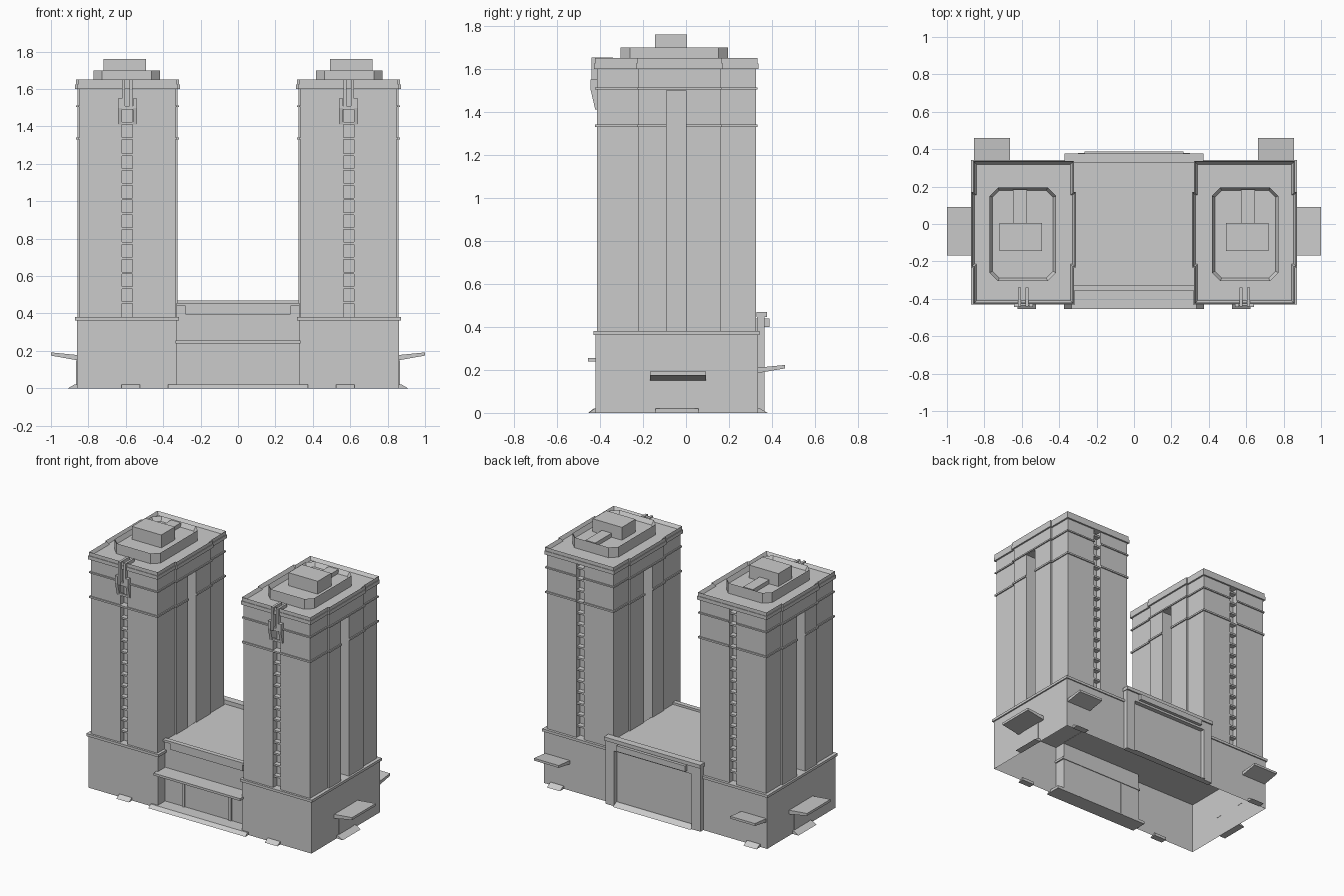
import bpy, bmesh
from mathutils import Vector

if "Cube" in bpy.data.objects:
    bpy.data.objects.remove(bpy.data.objects["Cube"])

CX = 0.591          # tower centre line (right side, left is mirrored)
ORDER = {'z': lambda a, b, c: (a, b, c), 'y': lambda a, b, c: (a, c, b), 'x': lambda a, b, c: (c, a, b)}


def prism(name, pts, lo, hi, axis='z', mirror=True, rim=None, open_bottom=False):
    """Extrude a profile along an axis; rim=(width, drop) sinks the top face inside a wall."""
    bm = bmesh.new()
    put = ORDER[axis]
    base = bm.faces.new([bm.verts.new(put(a, b, lo)) for a, b in pts])
    ext = bmesh.ops.extrude_face_region(bm, geom=[base], use_keep_orig=True)
    new = [v for v in ext['geom'] if isinstance(v, bmesh.types.BMVert)]
    top = [f for f in ext['geom'] if isinstance(f, bmesh.types.BMFace)]
    bmesh.ops.translate(bm, verts=new, vec=Vector(put(0, 0, hi - lo)))
    bmesh.ops.recalc_face_normals(bm, faces=bm.faces[:])
    if rim:
        bmesh.ops.inset_region(bm, faces=top, thickness=rim[0], use_even_offset=True)
        bmesh.ops.translate(bm, verts=top[0].verts[:], vec=(0, 0, -rim[1]))
    if open_bottom:
        bmesh.ops.delete(bm, geom=[base], context='FACES_ONLY')
    me = bpy.data.meshes.new(name)
    bm.to_mesh(me)
    bm.free()
    ob = bpy.data.objects.new(name, me)
    bpy.context.collection.objects.link(ob)
    if mirror:
        m = ob.modifiers.new('Mirror', 'MIRROR')
        m.use_mirror_merge = False
    return ob


def box(name, x0, x1, y0, y1, z0, z1, mirror=True):
    return prism(name, [(x0, y0), (x1, y0), (x1, y1), (x0, y1)], z0, z1, mirror=mirror)


def plan(o=0.0, side=False, front=False, back=False):
    """Tower footprint grown by o, with optional vertical grooves."""
    hw, hm, y0, y1 = 0.257 + o, 0.268 + o, -0.415 - o, 0.325 + o
    right = [(hw, y0), (hw, -0.22 - o), (hm, -0.22 - o)]
    if side:
        right += [(hm, -0.09), (0.178, -0.09), (0.178, 0.0), (hm, 0.0)]
    right += [(hm, 0.16 + o), (hw, 0.16 + o), (hw, y1)]
    if back:
        right += [(0.028, y1), (0.028, 0.285)]
    if front:
        right = [(0.028, -0.375), (0.028, y0)] + right
    return [(CX + x, y) for x, y in right] + [(CX - x, y) for x, y in reversed(right)]


# Tower shafts, bands and cornice
prism('tower_shaft', plan(0, True, True, True), 0.375, 1.33)
prism('tower_lower_band', plan(0.008, True, False, True), 1.33, 1.342)
prism('tower_upper_shaft', plan(0, True, True, True), 1.342, 1.5)
prism('tower_upper_band', plan(0.008, False, False, True), 1.503, 1.513)
prism('tower_head', plan(0, False, False, True), 1.5, 1.6)
prism('tower_cornice', plan(0.012), 1.6, 1.625)
prism('tower_parapet', plan(0.008), 1.625, 1.65, rim=(0.014, 0.022))

# Floor slabs dividing the front and back window strips
pitch = 0.079
for i in range(1, 16):
    z = 0.38 + i * pitch
    if i < 12:
        box('front_strip_slab', CX - 0.028, CX + 0.028, -0.41, -0.37, z - 0.006, z + 0.006)
    box('back_strip_slab', CX - 0.028, CX + 0.028, 0.28, 0.32, z - 0.006, z + 0.006)

# Roof tray, plant room and service ridge
x0, x1, y0, y1, c = 0.417, 0.772, -0.305, 0.195, 0.045
octagon = [(x0 + c, y0), (x1 - c, y0), (x1, y0 + c), (x1, y1 - c),
           (x1 - c, y1), (x0 + c, y1), (x0, y1 - c), (x0, y0 + c)]
prism('roof_tray', octagon, 1.627, 1.70, rim=(0.016, 0.03))
box('roof_plant_room', 0.492, 0.718, -0.145, 0.005, 1.66, 1.76)
box('roof_ridge', 0.572, 0.647, 0.0, 0.185, 1.66, 1.698)

# Hanging bracket ornament on the tower fronts
for s in (-1, 1):
    xs = sorted((CX + s * 0.012, CX + s * 0.028))
    box('bracket_roof_arm', *xs, -0.34, -0.425, 1.63, 1.652)
    box('bracket_inner_bar', *xs, -0.44, -0.41, 1.49, 1.652)
    a, b = sorted((CX + s * 0.03, CX + s * 0.05))
    prism('bracket_outer_leg', [(-0.41, 1.41), (-0.422, 1.41), (-0.443, 1.50), (-0.443, 1.55), (-0.41, 1.55)],
          a, b, axis='x')
box('bracket_cross_bar', CX - 0.035, CX + 0.035, -0.436, -0.41, 1.49, 1.51)
box('bracket_lower_bar', CX - 0.035, CX + 0.035, -0.422, -0.41, 1.41, 1.425)

# Podium shell, open underneath, with recessed entrance bay
podium = [(-0.862, -0.42), (-0.325, -0.42), (-0.325, -0.34), (0.325, -0.34),
          (0.325, -0.42), (0.862, -0.42), (0.862, 0.335), (-0.862, 0.335)]
prism('podium', podium, 0.0, 0.362, mirror=False, open_bottom=True)
box('podium_ledge', 0.315, 0.872, -0.43, 0.343, 0.362, 0.38)

# Linking hall between the towers
box('hall_roof', -0.33, 0.33, -0.34, 0.335, 0.36, 0.44, False)
box('hall_front_cornice', -0.33, 0.33, -0.357, -0.325, 0.44, 0.455, False)
box('hall_front_panel', -0.28, 0.28, -0.35, -0.34, 0.395, 0.44, False)
box('hall_front_canopy', -0.335, 0.335, -0.455, -0.335, 0.24, 0.256, False)
box('hall_door_column', 0.17, 0.19, -0.348, -0.338, 0.0, 0.24)

# Back portal frame
box('portal_pillar', 0.30, 0.368, 0.33, 0.366, 0.0, 0.445)
box('portal_beam', -0.30, 0.30, 0.33, 0.366, 0.385, 0.445, False)
box('portal_cornice', -0.372, 0.372, 0.327, 0.376, 0.445, 0.47, False)
box('portal_lintel', -0.265, 0.265, 0.366, 0.388, 0.40, 0.44, False)

# Side and back canopies with tapered undersides
prism('side_canopy', [(0.86, 0.15), (1.0, 0.175), (1.0, 0.192), (0.86, 0.178)], -0.168, 0.092, axis='y')
prism('back_canopy', [(0.333, 0.185), (0.46, 0.207), (0.46, 0.223), (0.333, 0.21)], 0.663, 0.855, axis='x')
box('side_door', 0.86, 0.866, -0.12, 0.04, 0.0, 0.15)

# Entrance ramps
prism('side_ramp', [(0.86, 0), (0.91, 0), (0.875, 0.02), (0.86, 0.02)], -0.142, 0.057, axis='y')
front_ramp = [(-0.34, 0), (-0.455, 0), (-0.43, 0.02), (-0.34, 0.02)]
prism('front_ramp', front_ramp, -0.375, 0.375, axis='x', mirror=False)
prism('front_wing_ramp', [(-0.41, 0), (-0.455, 0), (-0.425, 0.02), (-0.41, 0.02)], 0.525, 0.622, axis='x')
back_ramp = [(0.33, 0), (0.38, 0), (0.345, 0.02), (0.33, 0.02)]
prism('back_wing_ramp', back_ramp, 0.71, 0.81, axis='x')
prism('back_ramp', back_ramp, -0.30, 0.30, axis='x', mirror=False)
